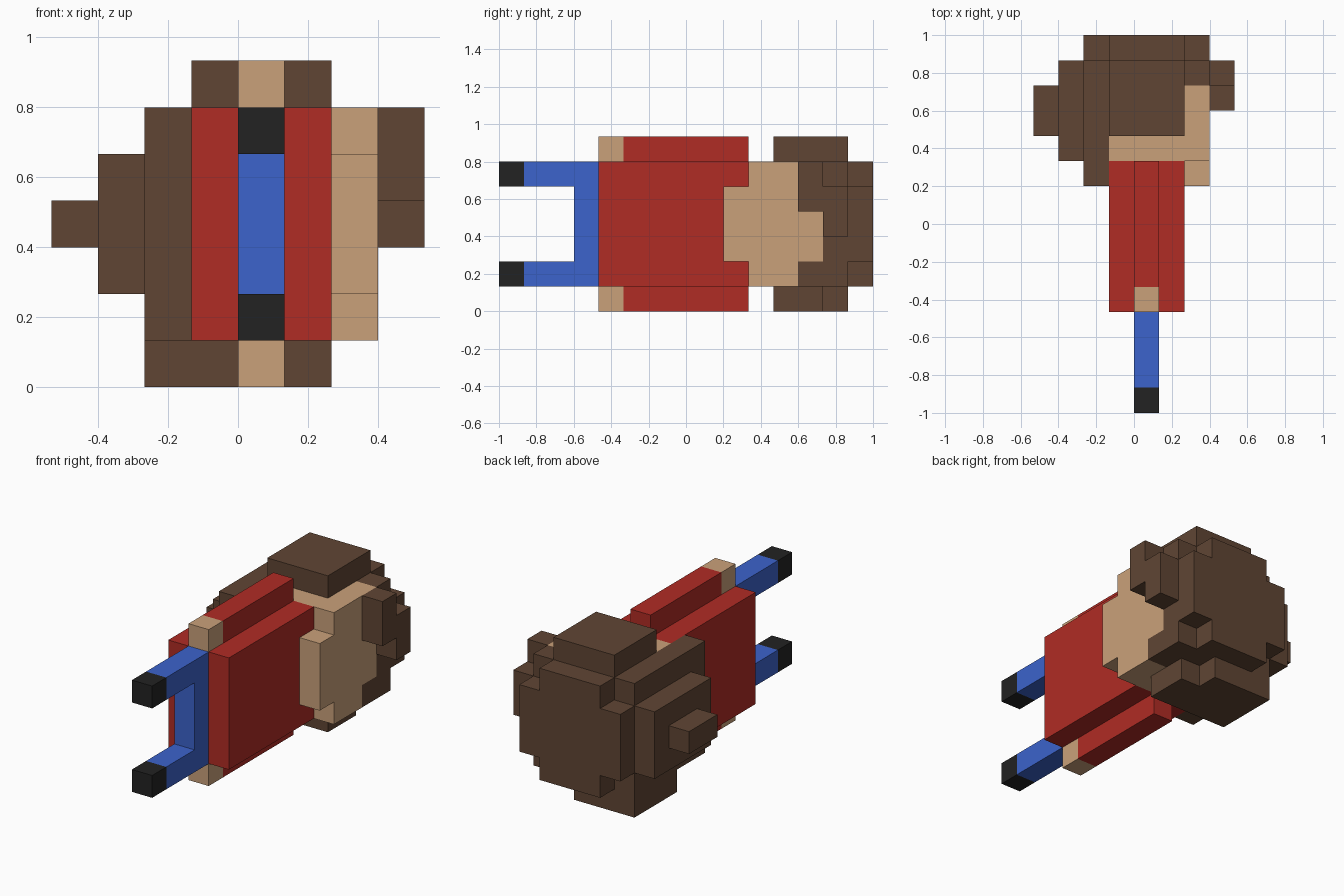
import bpy, bmesh
from mathutils import Vector

if "Cube" in bpy.data.objects:
    bpy.data.objects.remove(bpy.data.objects["Cube"])

U = 2 / 15                                  # edge of one block
ORIGIN = Vector((-4 * U, -7.5 * U, 0))      # corner of block (0, 0, 0)


def material(name, rgb):
    m = bpy.data.materials.new(name)
    m.diffuse_color = (*rgb, 1)
    m.use_nodes = True
    m.node_tree.nodes["Principled BSDF"].inputs["Base Color"].default_value = m.diffuse_color
    return m


RED = material("red", (0.434, 0.025, 0.018))
BROWN = material("brown", (0.117, 0.060, 0.034))
TAN = material("tan", (0.591, 0.356, 0.195))
BLUE = material("blue", (0.045, 0.125, 0.604))
BLACK = material("black", (0.016, 0.016, 0.016))


def part(name, mat, *boxes):
    """Join inclusive block ranges (x0, x1, y0, y1, z0, z1) into one closed skin."""
    cells = {(x, y, z) for x0, x1, y0, y1, z0, z1 in boxes
             for x in range(x0, x1 + 1)
             for y in range(y0, y1 + 1)
             for z in range(z0, z1 + 1)}
    bm = bmesh.new()
    for c in sorted(cells):
        for axis in range(3):
            for side in (0, 1):
                n = list(c)
                n[axis] += 2 * side - 1
                if tuple(n) in cells:
                    continue
                # outward quad on this side of the block
                loop = [(0, 0), (1, 0), (1, 1), (0, 1)]
                verts = []
                for a, b in (loop if side else loop[::-1]):
                    p = Vector(c)
                    p[axis] += side
                    p[(axis + 1) % 3] += a
                    p[(axis + 2) % 3] += b
                    verts.append(bm.verts.new(ORIGIN + p * U))
                bm.faces.new(verts)
    bmesh.ops.remove_doubles(bm, verts=bm.verts, dist=1e-4)
    bmesh.ops.dissolve_limit(bm, angle_limit=0.01, verts=bm.verts, edges=bm.edges)
    mesh = bpy.data.meshes.new(name)
    bm.to_mesh(mesh)
    bm.free()
    mesh.materials.append(mat)
    bpy.context.collection.objects.link(bpy.data.objects.new(name, mesh))


# Legs, feet, arms and hands on both sides
for side, leg_z, arm_z in (("lower", 1, 0), ("upper", 5, 6)):
    part(side + "_foot", BLACK, (4, 4, 0, 0, leg_z, leg_z))
    part(side + "_leg", BLUE, (4, 4, 1, 2, leg_z, leg_z))
    part(side + "_hand", TAN, (4, 4, 4, 4, arm_z, arm_z))
    part(side + "_arm", RED, (4, 4, 5, 9, arm_z, arm_z))

# Hips and torso
part("hips", BLUE, (4, 4, 3, 3, 1, 5))
part("torso", RED, (3, 5, 4, 9, 1, 5))

# Face with neck, jaw and brow
part("face", TAN,
     (3, 6, 10, 10, 1, 5), (6, 6, 9, 9, 2, 4),
     (6, 6, 11, 11, 1, 5), (6, 6, 12, 12, 2, 5))

# Hair: core and crown
part("hair_crown", BROWN,
     (3, 5, 11, 13, 1, 5), (6, 6, 13, 13, 1, 5), (6, 6, 12, 12, 1, 1),
     (3, 5, 14, 14, 1, 5), (2, 6, 14, 14, 2, 4))
# Hair: two side pads
part("hair_upper_side", BROWN, (3, 5, 11, 13, 6, 6))
part("hair_lower_side", BROWN, (2, 5, 11, 12, 0, 0), (2, 4, 13, 13, 0, 0))
# Hair: stepped back of the head
part("hair_back", BROWN,
     (2, 2, 9, 13, 1, 5), (1, 1, 10, 13, 2, 4), (0, 0, 11, 12, 3, 3))
# Hair: fringe over the face
part("hair_fringe", BROWN,
     (7, 7, 13, 13, 3, 4), (7, 7, 12, 12, 4, 5))
